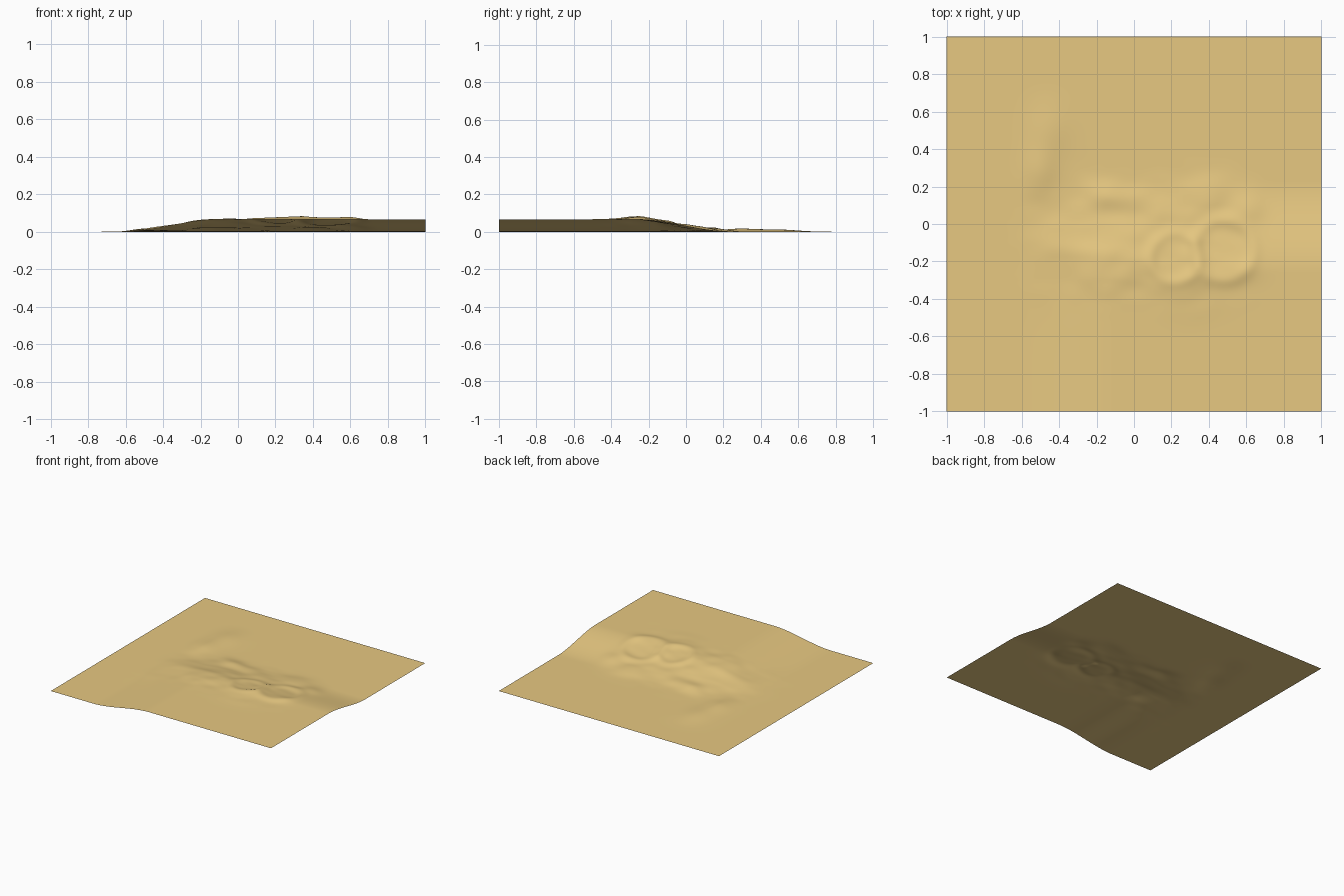
import bpy, bmesh, math
from mathutils import noise, Vector

if "Cube" in bpy.data.objects:
    bpy.data.objects.remove(bpy.data.objects["Cube"])

SEGMENTS = 160
PLATEAU = 0.065

# rounded hills and hollows: x, y, radius x, radius y, height
BUMPS = [
    (0.28, -0.30, 0.16, 0.09, 0.011), (0.55, -0.24, 0.12, 0.07, 0.009),
    (0.40, 0.16, 0.15, 0.09, 0.016), (0.60, 0.08, 0.09, 0.09, 0.012),
    (-0.15, 0.15, 0.13, 0.08, 0.016), (0.10, 0.12, 0.12, 0.08, 0.009),
    (-0.02, -0.20, 0.07, 0.10, 0.006), (-0.20, -0.25, 0.10, 0.12, 0.006),
    (-0.45, -0.10, 0.14, 0.12, 0.010), (-0.52, -0.30, 0.10, 0.16, 0.004),
    (-0.50, 0.28, 0.09, 0.14, 0.016), (-0.46, 0.50, 0.11, 0.14, 0.011),
    (0.30, -0.45, 0.15, 0.07, 0.003),
]

# curved ridges: centre x, centre y, radius, width, height
RINGS = [
    (0.22, -0.18, 0.13, 0.035, 0.007),
    (0.48, -0.14, 0.16, 0.040, 0.008),
]


def ramp(value, low, high):
    t = min(1.0, max(0.0, (value - low) / (high - low)))
    return t * t * (3 - 2 * t)


def height(x, y):
    # raised quarter with soft banks on two sides
    z = PLATEAU * ramp(x, -0.62, -0.10) * (1 - ramp(y, -0.26, 0.23))
    for cx, cy, rx, ry, h in BUMPS:
        z += h * math.exp(-((x - cx) / rx) ** 2 - ((y - cy) / ry) ** 2)
    for cx, cy, r, w, h in RINGS:
        d = math.hypot(x - cx, y - cy)
        z += h * (math.exp(-((d - r) / w) ** 2) - 0.8 * math.exp(-(d / r) ** 4))
    # fine erosion only in the rough middle area
    rough = math.exp(-((x - 0.05) / 0.55) ** 4 - ((y + 0.08) / 0.33) ** 4)
    z += 0.006 * rough * noise.noise(Vector((x * 7, y * 10, 2.0)))
    fade = (1 - ramp(abs(x), 0.65, 0.85)) * (1 - ramp(abs(y), 0.65, 0.85))
    flat = PLATEAU * ramp(x, -0.62, -0.10) * (1 - ramp(y, -0.26, 0.23))
    return min(0.083, max(0.0, flat + (z - flat) * fade))


# terrain sheet
bm = bmesh.new()
bmesh.ops.create_grid(bm, x_segments=SEGMENTS, y_segments=SEGMENTS, size=1.0)
for v in bm.verts:
    v.co.z = height(v.co.x, v.co.y)
for f in bm.faces:
    f.smooth = True
mesh = bpy.data.meshes.new("terrain")
bm.to_mesh(mesh)
bm.free()

terrain = bpy.data.objects.new("terrain", mesh)
bpy.context.collection.objects.link(terrain)
sand = bpy.data.materials.new("sand")
sand.diffuse_color = (0.80, 0.58, 0.22, 1.0)
sand.use_nodes = True
sand.node_tree.nodes["Principled BSDF"].inputs["Base Color"].default_value = sand.diffuse_color
mesh.materials.append(sand)
